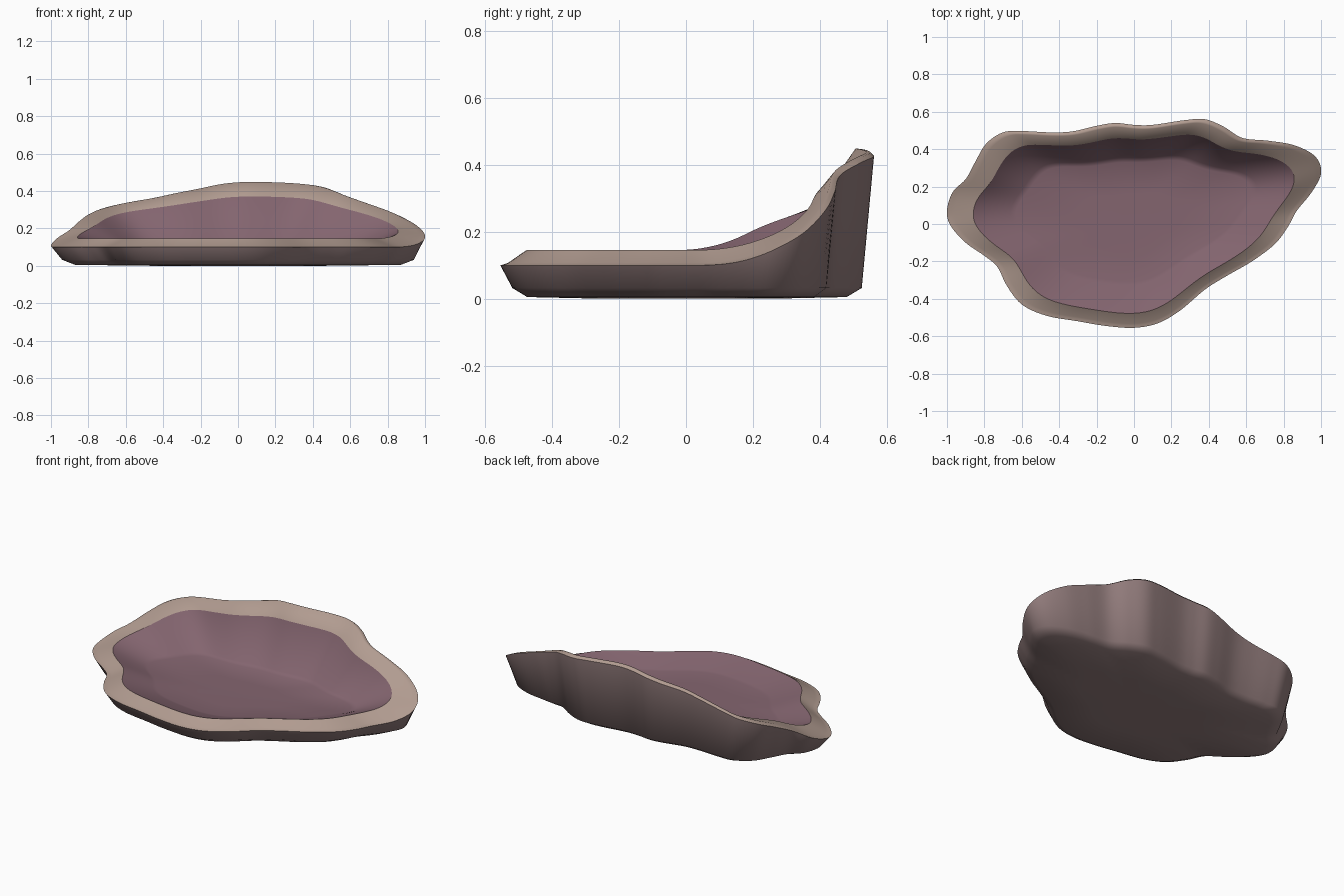
import bpy, bmesh
from mathutils import Vector

if "Cube" in bpy.data.objects:
    bpy.data.objects.remove(bpy.data.objects["Cube"])

# Rim outline, anticlockwise from the right end: x, y, rim height
OUTLINE = [
    (1.0, .27, .15), (.97, .36, .205), (.86, .42, .275), (.72, .445, .325),
    (.58, .46, .375), (.48, .52, .415), (.38, .56, .432), (.27, .555, .44),
    (.1, .53, .446), (0, .53, .443), (-.1, .54, .433), (-.2, .525, .412),
    (-.33, .495, .387), (-.45, .49, .362), (-.6, .497, .335), (-.7, .49, .315),
    (-.79, .43, .285), (-.85, .33, .24), (-.9, .24, .195), (-.97, .17, .145),
    (-1.0, .07, .108), (-.98, -.01, .1), (-.9, -.1, .1), (-.8, -.17, .1),
    (-.73, -.23, .1), (-.68, -.33, .1), (-.6, -.43, .1), (-.47, -.49, .1),
    (-.3, -.52, .1), (-.15, -.545, .1), (0, -.555, .1), (.13, -.53, .1),
    (.25, -.46, .1), (.38, -.35, .1), (.5, -.275, .1), (.63, -.2, .1),
    (.75, -.11, .1), (.82, -.02, .1), (.87, .07, .1), (.95, .17, .112),
]


def smooth_loop(points, steps=6):
    """Closed Catmull-Rom curve through the points."""
    p = [Vector(v) for v in points]
    n, out = len(p), []
    for i in range(n):
        a, b, c, d = (p[(i + k) % n] for k in (-1, 0, 1, 2))
        for s in range(steps):
            t = s / steps
            out.append(.5 * (2 * b + (c - a) * t + (2 * a - 5 * b + 4 * c - d) * t * t
                             + (3 * b - a - 3 * c + d) * t ** 3))
    return out


def blur(loop, w):
    """Moving average, softens the waves of the inner outlines."""
    n = len(loop)
    return [sum((loop[(i + k) % n] for k in range(-w, w + 1)), Vector()) / (2 * w + 1)
            for i in range(n)]


LOOP = smooth_loop(OUTLINE)
LOOP = [Vector((a.x, a.y, b.z)) for a, b in zip(LOOP, blur(LOOP, 3))]
N = len(LOOP)


def ring(sx, sy, low, lift=0.0, dy=0.0, soft=0):
    """Scaled outline; height is low at the front plus lift times the back rise."""
    return [Vector((v.x * sx, v.y * sy + dy, low + lift * max(0, v.z - .1)))
            for v in blur(LOOP, soft)]


def loft(name, rings, color, cap_first=None, cap_last=None, angle=.6):
    bm = bmesh.new()
    rows = [[bm.verts.new(v) for v in r] for r in rings]
    for a, b in zip(rows, rows[1:]):
        for i in range(N):
            j = (i + 1) % N
            bm.faces.new((a[i], a[j], b[j], b[i]))
    if cap_first:
        c = bm.verts.new(cap_first)
        for i in range(N):
            bm.faces.new((rows[0][(i + 1) % N], rows[0][i], c))
    if cap_last:
        c = bm.verts.new(cap_last)
        for i in range(N):
            bm.faces.new((rows[-1][i], rows[-1][(i + 1) % N], c))
    me = bpy.data.meshes.new(name)
    bm.to_mesh(me)
    bm.free()
    ob = bpy.data.objects.new(name, me)
    bpy.context.collection.objects.link(ob)
    mat = bpy.data.materials.new(name + "_material")
    mat.diffuse_color = (*color, 1)
    mat.use_nodes = True
    mat.node_tree.nodes["Principled BSDF"].inputs["Base Color"].default_value = mat.diffuse_color
    me.materials.append(mat)
    bpy.ops.object.select_all(action='DESELECT')
    ob.select_set(True)
    bpy.context.view_layer.objects.active = ob
    bpy.ops.object.shade_smooth_by_angle(angle=angle)
    return ob


edge = ring(1, 1, .1, .975)
inner = ring(.863, .86, .145, .655, -.003, 4)

# Outer shell: underside, chamfer and flared wall
loft("outer_shell", [ring(.45, .45, 0), ring(.87, .855, .005), ring(.94, .935, .032), edge],
     (.3, .21, .21), cap_first=(0, 0, 0), angle=1.0)
# Sloping rim band with a rounded crest
loft("rim", [edge, ring(.98, .98, .103, 1.0), ring(.96, .96, .107, .99, 0, 1), inner],
     (.44, .33, .28), angle=1.2)
# Hollow: straight back wall, gentle front slope and floor
loft("inner_basin", [inner, ring(.67, .63, .092, .03, .018, 7),
                     ring(.64, .59, .088, 0, .015, 7), ring(.3, .3, .085, 0, 0, 7)],
     (.23, .13, .16), cap_last=(0, 0, .085), angle=1.2)
